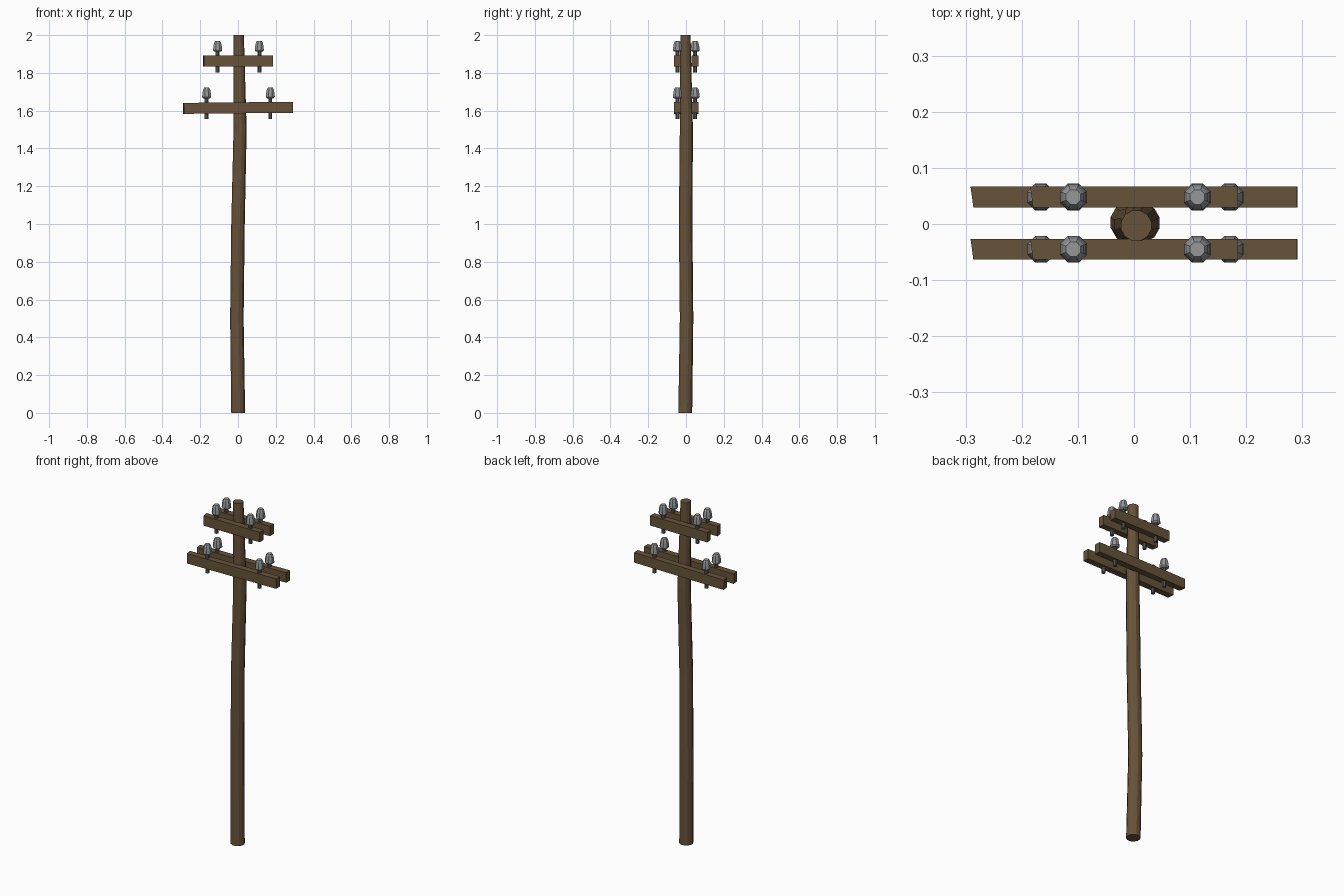
import bpy, bmesh, math
from mathutils import Matrix, Vector

old = bpy.data.objects.get("Cube")
if old:
    bpy.data.objects.remove(old)


def material(name, color):
    m = bpy.data.materials.new(name)
    m.use_nodes = True
    m.diffuse_color = (*color, 1)
    m.node_tree.nodes["Principled BSDF"].inputs["Base Color"].default_value = (*color, 1)
    return m


WOOD = material("brown wood", (0.135, 0.086, 0.041))
GLAZE = material("grey ceramic", (0.30, 0.31, 0.32))
STEEL = material("dark grey metal", (0.12, 0.12, 0.125))


def finish(name, bm, mat):
    bmesh.ops.recalc_face_normals(bm, faces=bm.faces)
    mesh = bpy.data.meshes.new(name)
    bm.to_mesh(mesh)
    bm.free()
    mesh.materials.append(mat)
    ob = bpy.data.objects.new(name, mesh)
    bpy.context.collection.objects.link(ob)
    return ob


def loft(name, rings, sides, mat):
    """Skin capped rings given as (x, y, z, radius)."""
    bm = bmesh.new()
    loops = []
    for x, y, z, r in rings:
        angles = [math.tau * (i + 0.5) / sides for i in range(sides)]
        loops.append([bm.verts.new((x + r * math.cos(a), y + r * math.sin(a), z)) for a in angles])
    for a, b in zip(loops, loops[1:]):
        for i in range(sides):
            j = (i + 1) % sides
            bm.faces.new((a[i], a[j], b[j], b[i]))
    bm.faces.new(loops[0])
    bm.faces.new(loops[-1])
    return finish(name, bm, mat)


# Slightly crooked, tapering pole
loft("pole", [(0.001, -0.004, 0, 0.038), (-0.006, 0.003, 0.5, 0.037),
              (0.0, -0.002, 1.0, 0.037), (0.011, 0.002, 1.5, 0.036),
              (0.004, -0.003, 2.0, 0.028)], 12, WOOD)


def crossarm(name, half, y, z, tilt):
    bm = bmesh.new()
    bmesh.ops.create_cube(bm, size=1)
    bmesh.ops.scale(bm, vec=(2 * half, 0.037, 0.058), verts=bm.verts)
    # Left-hand end is sawn at a slight angle
    for v in bm.verts:
        if v.co.x < 0 and v.co.y < 0:
            v.co.x += 0.005
    bmesh.ops.rotate(bm, matrix=Matrix.Rotation(tilt, 3, "Y"), verts=bm.verts)
    bmesh.ops.translate(bm, vec=Vector((0, y, z)), verts=bm.verts)
    finish(name, bm, WOOD)


def insulator(name, x, y, z):
    loft(name + "_pin", [(x, y, z - 0.06, 0.011), (x, y, z + 0.055, 0.011)], 8, STEEL)
    cap = [(0.050, 0.019), (0.057, 0.026), (0.078, 0.024), (0.097, 0.020), (0.107, 0.014)]
    loft(name + "_cap", [(x, y, z + h, r) for h, r in cap], 8, GLAZE)


# Two pairs of crossarms, each carrying four insulators
for level, half, z, tilt, left, right in (("upper", 0.185, 1.862, 0, -0.108, 0.113),
                                          ("lower", 0.291, 1.615, -0.01, -0.166, 0.171)):
    for side, y in (("front", -0.045), ("back", 0.048)):
        crossarm(f"{level}_{side}_crossarm", half, y, z, tilt)
        for end, x in (("right", left), ("left", right)):
            insulator(f"{level}_{side}_{end}_insulator", x, y, z)
